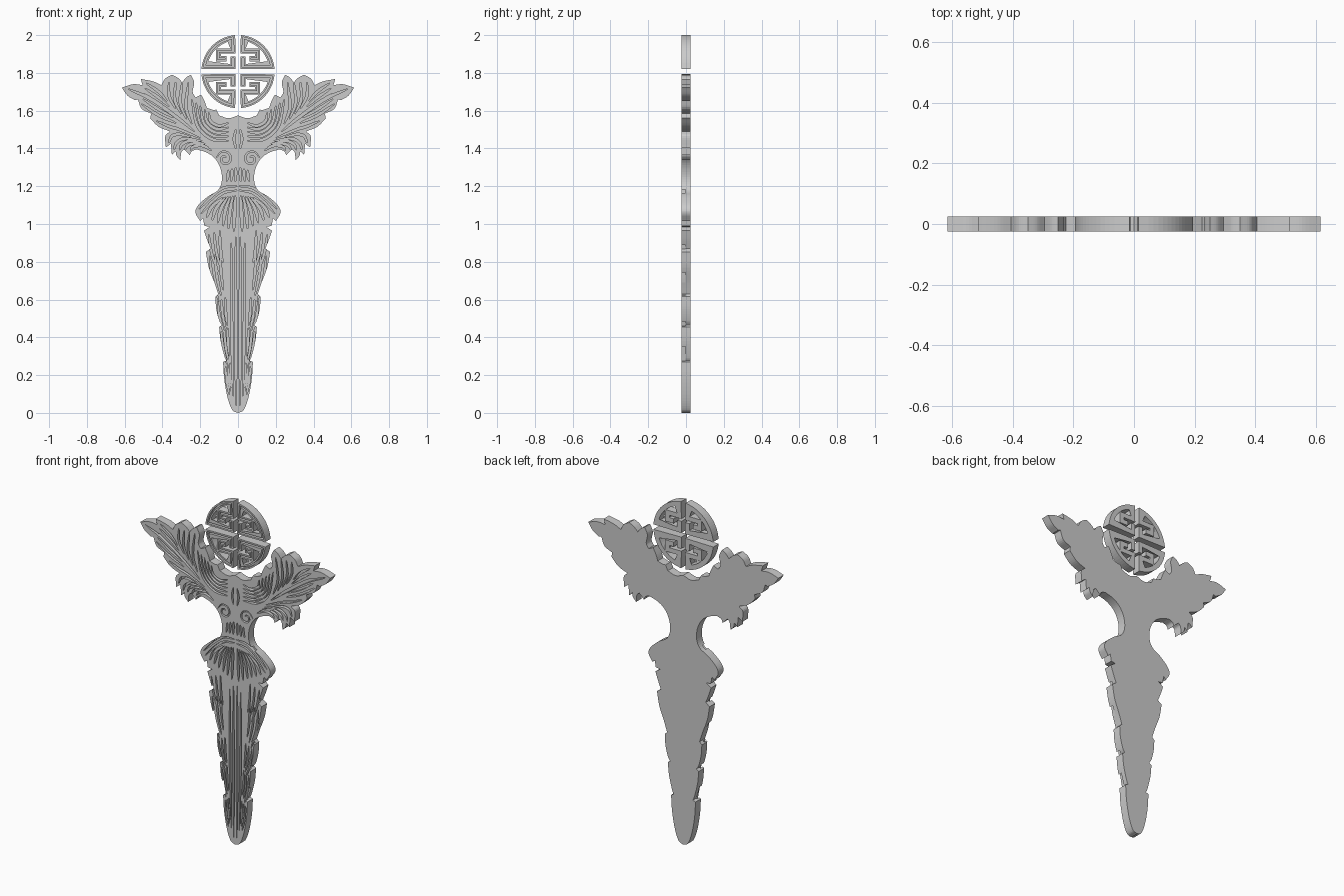
import bpy, bmesh, math
from mathutils import Vector as V

BACK, FRONT, FLOOR = 0.025, -0.025, -0.003


def smooth(pts, n=5):
    """Catmull-Rom curve through 2D points."""
    p = [V(q) for q in pts]
    if len(p) < 3:
        return p
    p = [2 * p[0] - p[1]] + p + [2 * p[-1] - p[-2]]
    out = []
    for a, b, c, d in zip(p, p[1:], p[2:], p[3:]):
        for i in range(n):
            t = i / n
            out.append(0.5 * (2 * b + (c - a) * t + (2 * a - 5 * b + 4 * c - d) * t ** 2
                              + (3 * b - a - 3 * c + d) * t ** 3))
    return out + [p[-2]]


def strip(path, width, taper=False):
    """Polygon around a path, mitred, optionally pointed at both ends."""
    p = [V(q) for q in path]
    left, right = [], []
    for i, q in enumerate(p):
        d0 = (q - p[i - 1]).normalized() if i else (p[1] - q).normalized()
        d1 = (p[i + 1] - q).normalized() if i < len(p) - 1 else d0
        d = (d0 + d1).normalized()
        w = width / 2 / max(d.dot(d1), 0.5)
        if taper:
            w *= 0.15 + 0.85 * math.sin(math.pi * (i + 0.01) / (len(p) - 0.98)) ** 0.6
        nrm = V((-d.y, d.x)) * w
        left.append(q + nrm)
        right.append(q - nrm)
    return left + right[::-1]


def flip(poly, sx=-1, sz=1):
    return [V((q[0] * sx, q[1] * sz)) for q in poly]


def prisms(name, polys, y0, y1):
    """One object made of flat polygons (x, z) extruded from y0 to y1."""
    bm = bmesh.new()
    for poly in polys:
        a = [bm.verts.new((q[0], y0, q[1])) for q in poly]
        b = [bm.verts.new((q[0], y1, q[1])) for q in poly]
        bm.faces.new(a)
        bm.faces.new(b[::-1])
        for i in range(len(a)):
            j = (i + 1) % len(a)
            bm.faces.new((a[j], a[i], b[i], b[j]))
    bmesh.ops.recalc_face_normals(bm, faces=bm.faces)
    me = bpy.data.meshes.new(name)
    bm.to_mesh(me)
    bm.free()
    ob = bpy.data.objects.new(name, me)
    bpy.context.collection.objects.link(ob)
    return ob


def carve(ob, polys):
    """Cut groove polygons into the front face of an object."""
    cutter = prisms("groove_cutter", polys, FRONT - 0.01, FLOOR)
    cutter.hide_render = True
    m = ob.modifiers.new("grooves", 'BOOLEAN')
    m.operation, m.solver, m.use_self, m.object = 'DIFFERENCE', 'EXACT', True, cutter
    bpy.context.view_layer.objects.active = ob
    bpy.ops.object.modifier_apply(modifier=m.name)
    bpy.data.objects.remove(cutter)


# Right half outline: each run is smooth, corners fall between runs
wing_edge = [
    [(.05, 1.56), (.10, 1.575)], [(.115, 1.605)], [(.135, 1.605), (.165, 1.615)],
    [(.175, 1.645), (.195, 1.685)], [(.225, 1.67)], [(.24, 1.70), (.232, 1.75), (.25, 1.79)],
    [(.275, 1.775), (.295, 1.75)], [(.32, 1.775), (.35, 1.79)], [(.385, 1.77), (.405, 1.735)],
    [(.45, 1.755), (.515, 1.768)], [(.505, 1.735)], [(.555, 1.74), (.615, 1.722)],
    [(.585, 1.68), (.545, 1.655)], [(.53, 1.66)], [(.51, 1.61), (.46, 1.585)], [(.465, 1.56)],
    [(.42, 1.515), (.36, 1.49)], [(.385, 1.465), (.382, 1.405)], [(.355, 1.425)],
    [(.35, 1.365)], [(.33, 1.385)], [(.325, 1.36), (.305, 1.338)],
    [(.30, 1.38), (.285, 1.395)], [(.255, 1.365)], [(.245, 1.385), (.22, 1.395)]]
shaft_edge = [
    [(.17, 1.38), (.125, 1.35), (.095, 1.30), (.085, 1.235), (.105, 1.18), (.16, 1.145),
     (.21, 1.10), (.225, 1.06), (.20, 1.015)], [(.185, 1.03)], [(.178, .99)], [(.15, .985)],
    [(.18, .965)], [(.165, .92), (.145, .87)], [(.17, .852)], [(.155, .77), (.125, .69), (.105, .63)],
    [(.12, .615)], [(.115, .55), (.10, .49), (.085, .465)], [(.10, .455)],
    [(.092, .38), (.072, .30), (.062, .277)], [(.079, .27)],
    [(.073, .18), (.055, .08), (.03, .015), (0, 0)]]
half = [V((0, 1.575))]
for run in wing_edge + shaft_edge:
    half += smooth([half[-1]] + run)[1:]
body = prisms("winged_plaque", [half + flip(half[1:-1])[::-1]], FRONT, BACK)

grooves = []


def groove(path, width=0.013):
    poly = strip(smooth(path, 6), width, True)
    grooves.extend([poly, flip(poly)])


def fan(a, b, n, width=0.013):
    """Grooves blended from path a to path b."""
    for i in range(n):
        t = i / (n - 1)
        groove([V(p).lerp(V(q), t) for p, q in zip(a, b)], width)


# Wing feathers: inner scroll, upper blades, tip blades, drooping lobes
fan([(.05, 1.44), (.14, 1.45), (.215, 1.52), (.245, 1.66)],
    [(.05, 1.535), (.10, 1.52), (.145, 1.545), (.155, 1.59)], 5)
fan([(.245, 1.53), (.275, 1.62), (.262, 1.75)], [(.33, 1.61), (.365, 1.68), (.365, 1.75)], 4)
fan([(.375, 1.65), (.42, 1.70), (.485, 1.745)], [(.33, 1.535), (.42, 1.575), (.51, 1.635)], 5)
groove([(.23, 1.49), (.33, 1.57), (.46, 1.66), (.58, 1.715)], 0.016)
fan([(.20, 1.455), (.31, 1.50), (.36, 1.515), (.43, 1.545)],
    [(.25, 1.46), (.31, 1.475), (.35, 1.465), (.366, 1.43)], 2)
fan([(.19, 1.44), (.28, 1.452), (.325, 1.43), (.338, 1.395)],
    [(.14, 1.39), (.19, 1.415), (.235, 1.41), (.252, 1.39)], 4)

# Central scrolls and neck
groove([(.07 + r * math.cos(a), 1.345 + r * math.sin(a)) for r, a in
        ((.010 + .0038 * k, 2.4 - .95 * k) for k in range(10))], 0.009)
groove([(.012, 1.50), (.02, 1.45), (.012, 1.40)], 0.012)
fan([(.014, 1.225), (.012, 1.27), (.012, 1.30)], [(.06, 1.225), (.052, 1.26), (.052, 1.285)], 3, 0.012)
groove([(.005, 1.20), (.08, 1.19), (.15, 1.135), (.205, 1.08)], 0.011)
groove([(.005, 1.178), (.075, 1.165), (.14, 1.115), (.195, 1.055)], 0.011)

# Skirt lobes below the neck
fan([(.014, 1.15), (.018, 1.06), (.022, .96)], [(.08, 1.14), (.14, 1.09), (.165, 1.035)], 6, 0.015)

# Shaft flutes and the overlapping leaf tiers
groove([(.012, .93), (.012, .5), (.01, .04)], 0.012)
groove([(.035, .90), (.034, .5), (.026, .09)], 0.012)
for x, z, h in [(.155, .945, .20), (.150, .83, .24), (.108, .59, .17), (.088, .43, .17), (.066, .245, .15)]:
    fan([(x, z), (x * .9, z - h * .5), (x * .68, z - h)],
        [(x * .62, z + .02), (x * .60, z - h * .35), (x * .52, z - h * .75)], 3, 0.011)
carve(body, grooves)

# Round fretwork disc: four mirrored hooked quarters with an inlaid groove
arc = [(.18 * math.sin(a), .18 * math.cos(a)) for a in
       (.157 + (math.pi / 2 - .314) * k / 14 for k in range(15))]
key = [(.062, .068), (.104, .068), (.104, .108), (.026, .108)] + arc + [(.026, .026), (.026, .08)]
inlay = [(.07, .068)] + key[1:-1] + [(.026, .073)]
for side, sx in (("left", -1), ("right", 1)):
    for level, sz in (("lower", -1), ("upper", 1)):
        def place(p, w):
            return [q + V((0, 1.807)) for q in flip(strip(p, w), sx, sz)]
        part = prisms(f"fretwork_{level}_{side}", [place(key, .027)], FRONT, BACK)
        carve(part, [place(inlay, .009)])
